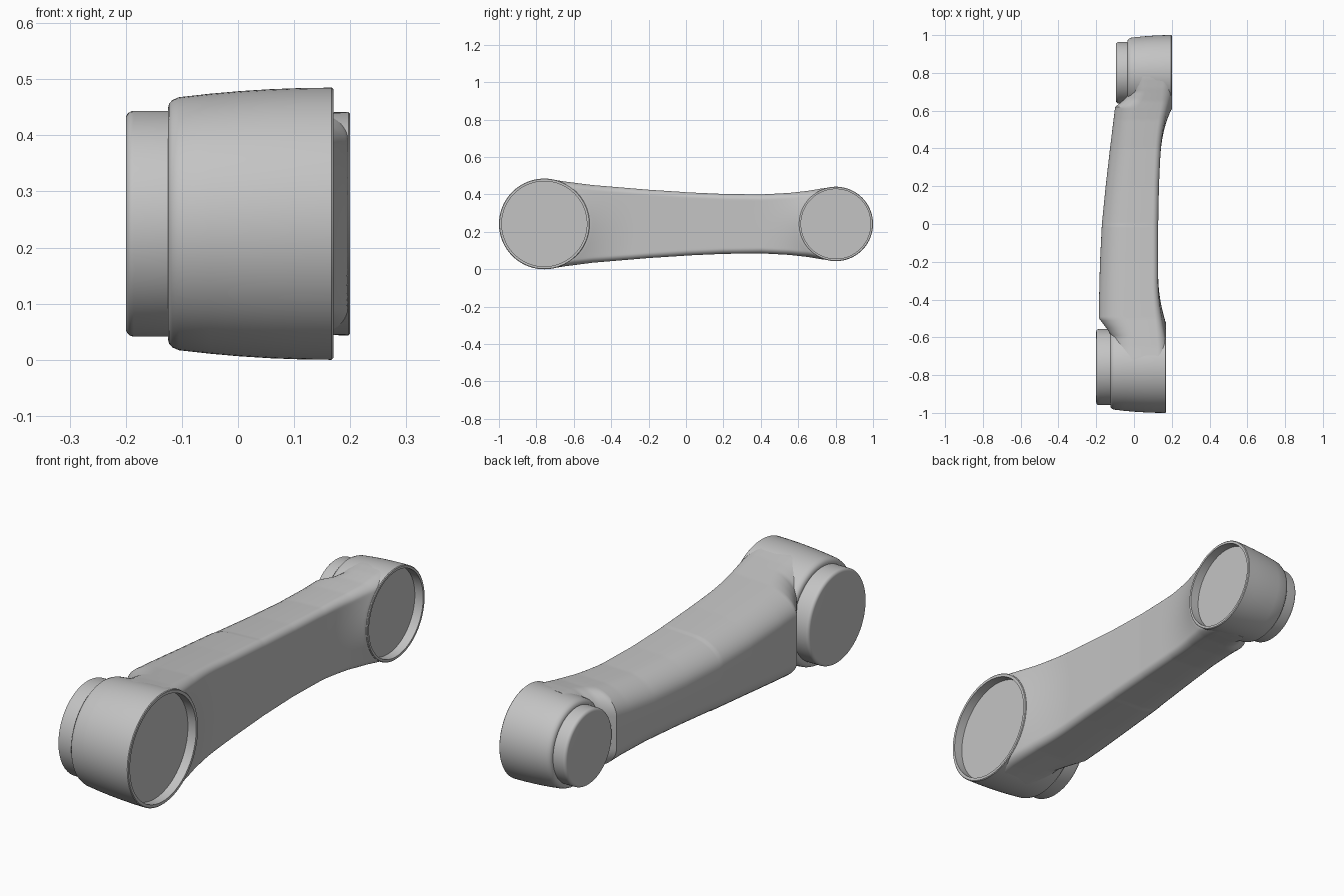
import bpy, bmesh, math

default = bpy.data.objects.get("Cube")
if default:
    bpy.data.objects.remove(default, do_unlink=True)

MID_Z = 0.2425
GREY = (0.55, 0.55, 0.55, 1)
grey = bpy.data.materials.new("plain_grey")
grey.use_nodes = True
grey.diffuse_color = GREY
grey.node_tree.nodes["Principled BSDF"].inputs["Base Color"].default_value = GREY


def finish(name, bm):
    """Turn a bmesh into a grey object."""
    bmesh.ops.recalc_face_normals(bm, faces=bm.faces[:])
    mesh = bpy.data.meshes.new(name)
    bm.to_mesh(mesh)
    bm.free()
    mesh.materials.append(grey)
    obj = bpy.data.objects.new(name, mesh)
    bpy.context.collection.objects.link(obj)
    return obj


def smooth(obj):
    bpy.ops.object.select_all(action='DESELECT')
    obj.select_set(True)
    bpy.context.view_layer.objects.active = obj
    bpy.ops.object.shade_smooth_by_angle(angle=math.radians(30))


def lathe(name, profile, y, steps=96):
    """Revolve (x, radius) points about a crosswise axis; flat end caps."""
    bm = bmesh.new()
    rings = []
    for x, r in profile:
        rings.append([bm.verts.new((x, y + r * math.cos(2 * math.pi * i / steps),
                                    MID_Z + r * math.sin(2 * math.pi * i / steps)))
                      for i in range(steps)])
    skin(bm, rings)
    return finish(name, bm)


def skin(bm, rings):
    n = len(rings[0])
    for a, b in zip(rings, rings[1:]):
        for i in range(n):
            j = (i + 1) % n
            bm.faces.new((a[i], a[j], b[j], b[i]))
    bm.faces.new(rings[0])
    bm.faces.new(rings[-1])


def interp(keys, y):
    for (y0, v0), (y1, v1) in zip(keys, keys[1:]):
        if y <= y1:
            return v0 + (v1 - v0) * max(0, (y - y0) / (y1 - y0))
    return keys[-1][1]


# Each end: centre y, rim radius, inner x, rim x, boss x, boss radius, radius
# lost to the taper, rim wall, fillet reach and fillet power
ENDS = {
    "large": (-0.7575, 0.2425, -0.125, 0.17, -0.2, 0.201, 0.017, 0.015, 0.25, 2),
    "small": (0.801, 0.199, -0.035, 0.2, -0.095, 0.163, 0.014, 0.013, 0.3, 3),
}
DEPTH = 0.04

# Arm outline along y: inner face, outer face and half height
INNER = [(-0.8, -0.115), (-0.6, -0.115), (-0.56, -0.14), (-0.5, -0.185), (-0.4, -0.185),
         (-0.2, -0.18), (0, -0.17), (0.2, -0.15), (0.4, -0.127), (0.62, -0.1),
         (0.66, -0.05), (0.7, -0.025), (0.8, -0.025)]
OUTER = [(-0.8, 0.128), (0, 0.128), (0.2, 0.132), (0.4, 0.141), (0.6, 0.15), (0.8, 0.15)]
HALF = [(-0.74, 0.2395), (-0.715, 0.238), (-0.65, 0.2275), (-0.5, 0.208), (-0.2, 0.183),
        (0, 0.17), (0.2, 0.161), (0.4, 0.158), (0.55, 0.166), (0.65, 0.177),
        (0.72, 0.189), (0.77, 0.1955), (0.78, 0.196)]
R_OUT = 0.03


def section(y):
    """Rounded section, swelling outward to meet the two round rims."""
    lo, hi, h = interp(INNER, y), interp(OUTER, y), interp(HALF, y)
    in_x, in_z = 0.45 * (hi - lo), 0.1
    top = [(hi, (h - R_OUT) * j / 18) for j in range(18)]
    for cx, cz, rx, rz, start in ((hi - R_OUT, h - R_OUT, R_OUT, R_OUT, 0),
                                  (lo + in_x, h - in_z, in_x, in_z, math.pi / 2)):
        for k in range(11):
            a = start + k * math.pi / 20
            top.append((cx + rx * math.cos(a), cz + rz * math.sin(a)))
    top.append((lo, 0))
    loop = top + [(x, -z) for x, z in top[-2:0:-1]]
    end = ENDS["large"] if y < 0 else ENDS["small"]
    points = []
    for x, z in loop:
        gap = max(0, math.hypot(y - end[0], z) - end[1])
        swell = max(0, 1 - gap / end[8]) ** end[9]
        weight = max(0, (x - lo) / (hi - lo)) ** 2
        taper = 1 - 0.9 * max(0, end[3] - 0.02 - x) ** 2
        points.append((x + (end[3] - 0.004 - hi) * swell * weight, y, MID_Z + z * taper))
    return points


# Connecting arm
stations = sorted({round(-0.74 + i * 0.01, 4) for i in range(153)})
bm = bmesh.new()
skin(bm, [[bm.verts.new(p) for p in section(y)] for y in stations])
arm = finish("arm", bm)

for label, (y, r, inner, rim, boss, boss_r, taper, wall, _, _) in ENDS.items():
    # Clear the arm out of the shallow socket
    cutter = lathe("socket_cutter", [(rim - DEPTH - 0.004, r - wall / 2),
                                     (rim + 0.2, r - wall / 2)], y)
    cutter.hide_render = True
    cut = arm.modifiers.new("socket", 'BOOLEAN')
    cut.operation = 'DIFFERENCE'
    cut.solver = 'EXACT'
    cut.object = cutter
    bpy.context.view_layer.objects.active = arm
    bpy.ops.object.modifier_apply(modifier=cut.name)
    bpy.data.objects.remove(cutter, do_unlink=True)

    # Tapered round hub with a recessed outer disc
    length = rim - inner
    body = [(inner + 0.02 + (length - 0.023) * t, r - taper * (1 - t) ** 2)
            for t in (0, 0.2, 0.4, 0.6, 0.8, 1)]
    edge = body[0][1]
    hub = lathe(label + "_hub",
                [(inner, edge - 0.02), (inner + 0.002, edge - 0.012),
                 (inner + 0.008, edge - 0.005)] + body
                + [(rim, r - 0.003), (rim, r - wall),
                   (rim - DEPTH, r - wall)], y)
    smooth(hub)

    # Stepped boss on the inner side
    ring = [(boss + 0.014 * (1 - math.sin(a)), boss_r - 0.014 * (1 - math.cos(a)))
            for a in (k * math.pi / 10 for k in range(5, -1, -1))]
    ring = sorted(ring, reverse=True)
    smooth(lathe(label + "_boss", [(inner + 0.03, boss_r)] + ring, y))

smooth(arm)
